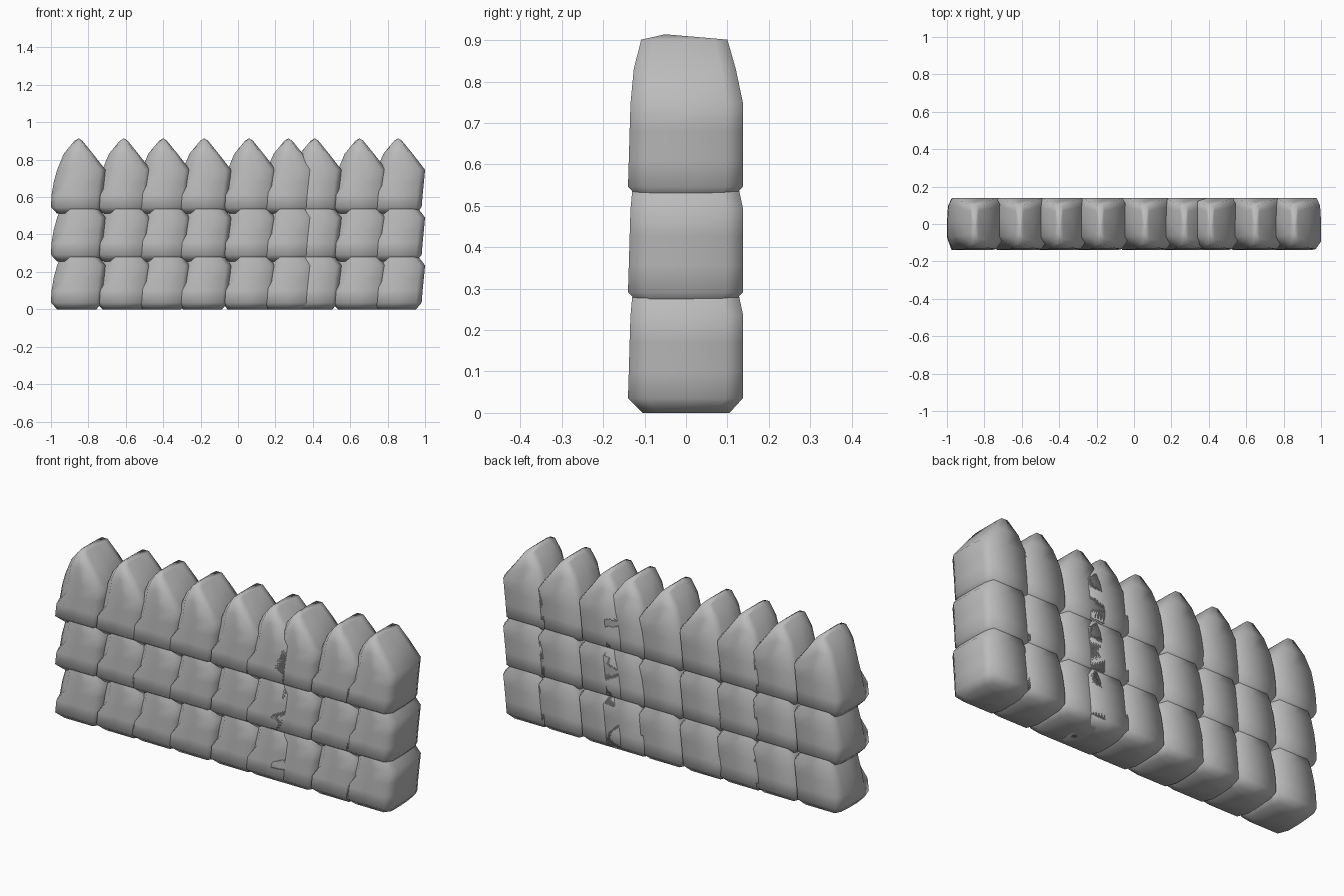
import bpy
import bmesh

cube = bpy.data.objects.get("Cube")
if cube:
    bpy.data.objects.remove(cube, do_unlink=True)

# Stone colour
GREY = (0.5, 0.5, 0.5, 1.0)
stone_mat = bpy.data.materials.new("stone grey")
stone_mat.use_nodes = True
stone_mat.diffuse_color = GREY
stone_mat.node_tree.nodes["Principled BSDF"].inputs["Base Color"].default_value = GREY

# Stone levels: height, left x, right x, front y, back y, front-left corner
LEVELS = [
    (0.00, -0.115, 0.095, -0.105, 0.105, -0.8),
    (0.035, -0.148, 0.125, -0.140, 0.137, -0.82),
    (0.10, -0.145, 0.130, -0.138, 0.138, -0.8),
    (0.17, -0.133, 0.137, -0.136, 0.138, -0.5),
    (0.235, -0.115, 0.143, -0.134, 0.138, -0.5),
    (0.32, -0.080, 0.077, -0.126, 0.120, -0.5),
    (0.39, -0.022, 0.020, -0.108, 0.100, -0.6),
]


def ring(bm, level):
    """One rounded-square outline, counter-clockwise from the front left."""
    z, xl, xr, yf, yb, corner = level
    outline = [(corner, -1), (0.1, -1), (0.78, -1), (1, -0.7), (1, 0.1),
               (0.96, 0.7), (0.82, 1), (0, 1), (-0.82, 1), (-0.96, 0.7),
               (-1, 0.1), (-1, -0.5)]
    return [bm.verts.new(((xl + xr + u * (xr - xl)) / 2,
                          (yf + yb + v * (yb - yf)) / 2, z))
            for u, v in outline]


def make_stone():
    """A pillowy block rising to a narrow ridge."""
    bm = bmesh.new()
    rings = [ring(bm, level) for level in LEVELS]
    count = len(rings[0])
    for low, high in zip(rings, rings[1:]):
        for i in range(count):
            j = (i + 1) % count
            bm.faces.new((low[i], low[j], high[j], high[i]))
    bm.faces.new(rings[0][::-1])
    peak = bm.verts.new((0, -0.05, 0.403))
    for i in range(count):
        bm.faces.new((rings[-1][i], rings[-1][(i + 1) % count], peak))
    for face in bm.faces:
        face.smooth = True
    mesh = bpy.data.meshes.new("wall_stone")
    bm.to_mesh(mesh)
    bm.free()
    mesh.materials.append(stone_mat)
    return mesh


# Nine columns of three overlapping stones
stone = make_stone()
COLUMNS = [-0.852, -0.61, -0.40, -0.18, 0.06, 0.27, 0.41, 0.65, 0.857]
ROWS = {"lower": 0.0, "middle": 0.256, "top": 0.511}
for row, z in ROWS.items():
    for i, x in enumerate(COLUMNS):
        obj = bpy.data.objects.new(f"{row}_stone_{i + 1}", stone)
        obj.location = (x, 0, z)
        bpy.context.collection.objects.link(obj)
